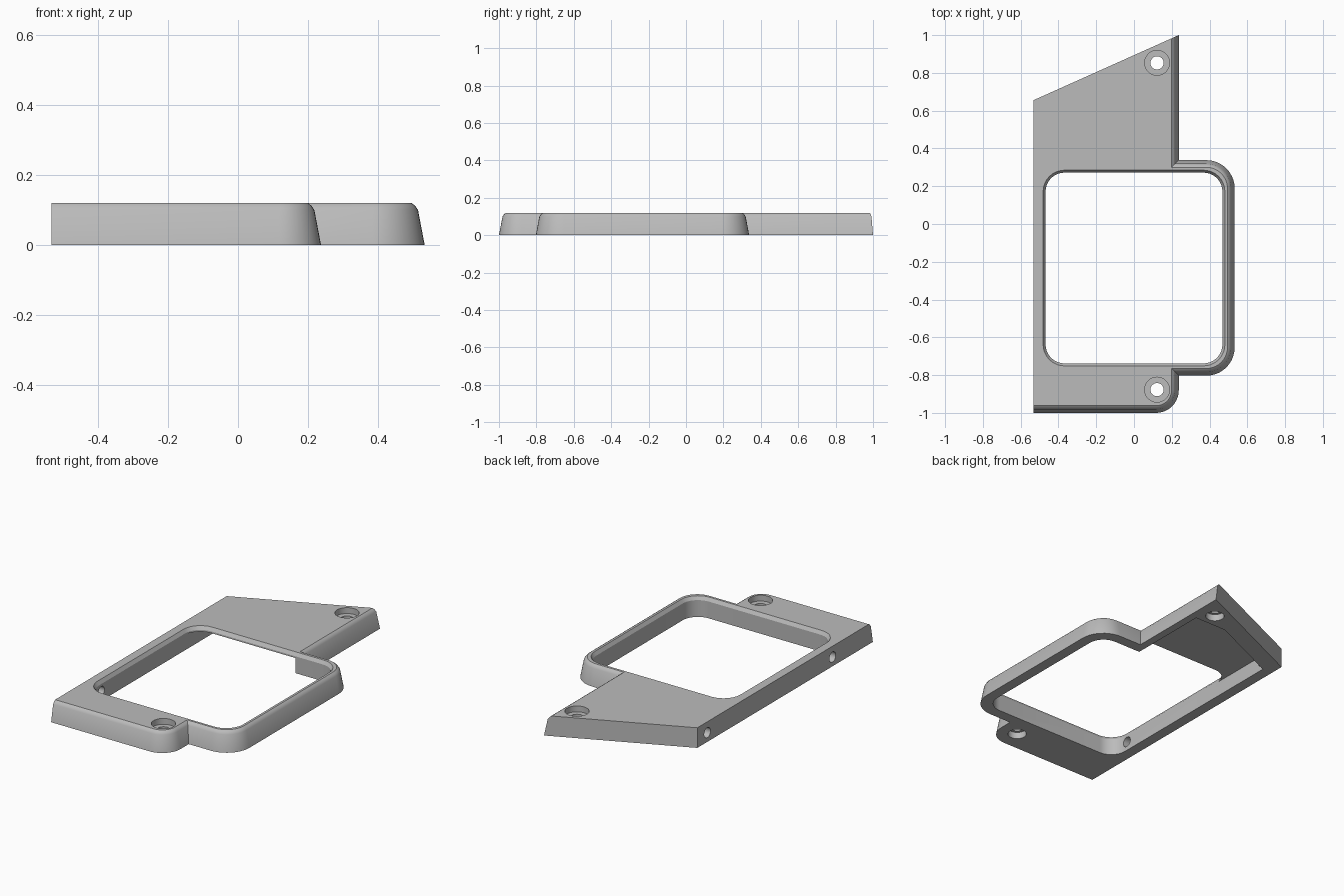
import bpy, bmesh, math
from mathutils import Vector
from mathutils.geometry import intersect_line_line_2d, intersect_line_line

if "Cube" in bpy.data.objects:
    bpy.data.objects.remove(bpy.data.objects["Cube"], do_unlink=True)

HEIGHT = 0.12

grey = bpy.data.materials.new("light grey plastic")
grey.use_nodes = True
grey.diffuse_color = (0.5, 0.5, 0.5, 1)
grey.node_tree.nodes["Principled BSDF"].inputs["Base Color"].default_value = (0.5, 0.5, 0.5, 1)


def outline(corners, inset, steps=10):
    """Counter-clockwise outline from (x, y, radius, drafted edge); drafted edges move inward."""
    n = len(corners)
    edges = []
    for i, (x, y, r, drafted) in enumerate(corners):
        a, b = Vector((x, y, 0)), Vector((*corners[(i + 1) % n][:2], 0))
        d = (b - a).normalized()
        shift = Vector((-d.y, d.x, 0)) * inset * drafted
        edges.append((a + shift, b + shift, d))
    points = []
    for i in range(n):
        (a, b, d0), (c, e, d1) = edges[i - 1], edges[i]
        p = intersect_line_line(a, b, c, e)[0]
        r = corners[i][2]
        if r == 0:
            points.append(p)
            continue
        r -= inset
        turn = d0.angle(d1)
        start = p - d0 * r * math.tan(turn / 2)
        centre = start + Vector((-d0.y, d0.x, 0)) * r
        a0 = math.atan2(-d0.x, d0.y)
        for k in range(steps + 1):
            t = a0 + turn * k / steps
            points.append(centre + Vector((math.cos(t), math.sin(t), 0)) * r)
    return points


def loft(name, sections):
    """Closed solid through stacked outlines given as (z, points)."""
    bm = bmesh.new()
    rings = [[bm.verts.new((p.x, p.y, z)) for p in pts] for z, pts in sections]
    for low, high in zip(rings, rings[1:]):
        for i in range(len(low)):
            j = (i + 1) % len(low)
            bm.faces.new((low[i], low[j], high[j], high[i]))
    bm.faces.new(rings[0][::-1])
    bm.faces.new(rings[-1])
    bmesh.ops.recalc_face_normals(bm, faces=bm.faces)
    mesh = bpy.data.meshes.new(name)
    bm.to_mesh(mesh)
    bm.free()
    obj = bpy.data.objects.new(name, mesh)
    bpy.context.collection.objects.link(obj)
    mesh.materials.append(grey)
    return obj


def cylinder(name, radius, depth, location, rotation=(0, 0, 0)):
    bpy.ops.mesh.primitive_cylinder_add(vertices=32, radius=radius, depth=depth,
                                        location=location, rotation=rotation)
    obj = bpy.context.object
    obj.name = name
    obj.data.materials.append(grey)
    return obj


def cut(target, cutter):
    cutter.hide_render = True
    mod = target.modifiers.new("cut", 'BOOLEAN')
    mod.operation = 'DIFFERENCE'
    mod.solver = 'EXACT'
    mod.object = cutter
    bpy.context.view_layer.objects.active = target
    bpy.ops.object.modifier_apply(modifier=mod.name)
    bpy.data.objects.remove(cutter, do_unlink=True)


# Bezel body: drafted sides with a chamfered top, two plain sides left vertical
body = [(-0.533, -1, 0, 1), (0.237, -1, 0.12, 1), (0.237, -0.803, 0, 1),
        (0.533, -0.803, 0.15, 1), (0.533, 0.338, 0.15, 1), (0.237, 0.338, 0, 1),
        (0.237, 1, 0, 0), (-0.533, 0.655, 0, 0)]
bezel = loft("mounting_bezel", [(z, outline(body, inset)) for z, inset in
                                ((0, 0), (0.1, 0.019), (0.113, 0.028), (HEIGHT, 0.038))])

# Window with a chamfered upper edge
window = [(-0.468, -0.738, 0.1, 1), (0.468, -0.738, 0.1, 1),
          (0.468, 0.272, 0.1, 1), (-0.468, 0.272, 0.1, 1)]
cut(bezel, loft("window_cutter", [(z, outline(window, inset)) for z, inset in
                                  ((-0.05, 0), (0.1, 0), (HEIGHT, -0.013), (0.14, -0.013))]))

# Hollow beneath the rear plate, open to the window
hollow = [(-0.468, 0.15, 0, 0), (0.19, 0.15, 0, 0), (0.19, 0.77, 0, 0),
          (-0.02, 0.77, 0, 0), (-0.468, 0.57, 0, 0)]
cut(bezel, loft("hollow_cutter", [(z, outline(hollow, 0)) for z in (-0.05, 0.09)]))

# Screw holes, recessed above and below
for y in (0.853, -0.877):
    cut(bezel, cylinder("screw_cutter", 0.035, 0.4, (0.122, y, 0.06)))
    cut(bezel, cylinder("head_cutter", 0.066, 0.1, (0.122, y, 0.135)))
    cut(bezel, cylinder("base_cutter", 0.052, 0.1, (0.122, y, -0.01)))

# Cross holes through the straight side wall
for y in (0.56, -0.62):
    cut(bezel, cylinder("side_cutter", 0.03, 0.16, (-0.52, y, 0.055), (0, math.pi / 2, 0)))

bpy.ops.object.select_all(action='DESELECT')
bezel.select_set(True)
bpy.context.view_layer.objects.active = bezel
bpy.ops.object.shade_smooth_by_angle(angle=math.radians(30))
